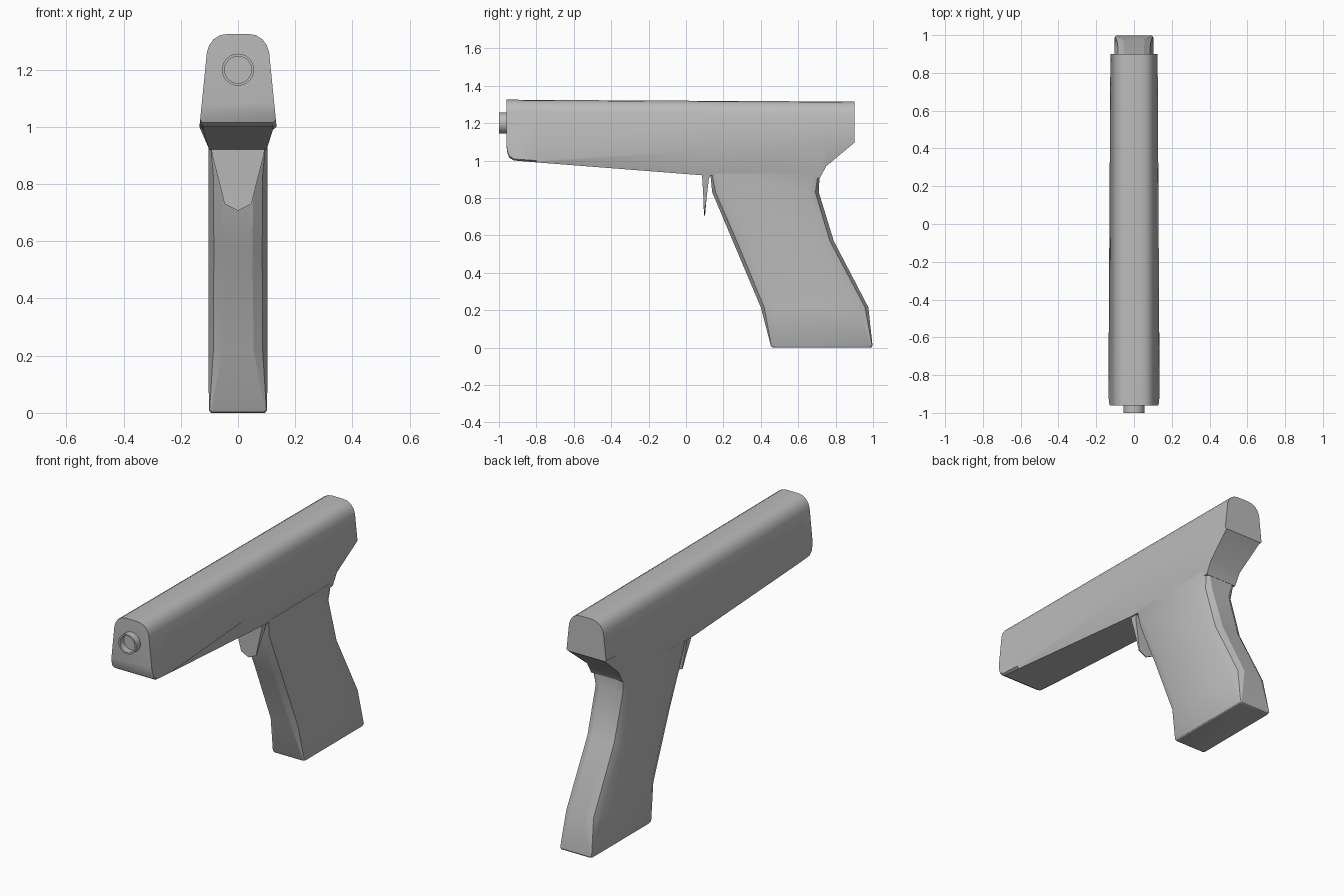
import bpy, bmesh, math

if "Cube" in bpy.data.objects:
    bpy.data.objects.remove(bpy.data.objects["Cube"])

grey = bpy.data.materials.new("matte grey")
grey.diffuse_color = (0.5, 0.5, 0.5, 1)
grey.use_nodes = True
grey.node_tree.nodes["Principled BSDF"].inputs["Base Color"].default_value = grey.diffuse_color


def finish(name, bm, angle=25):
    bmesh.ops.remove_doubles(bm, verts=bm.verts, dist=0.0005)
    bmesh.ops.recalc_face_normals(bm, faces=bm.faces)
    me = bpy.data.meshes.new(name)
    bm.to_mesh(me)
    bm.free()
    ob = bpy.data.objects.new(name, me)
    bpy.context.collection.objects.link(ob)
    me.materials.append(grey)
    bpy.ops.object.select_all(action='DESELECT')
    ob.select_set(True)
    bpy.context.view_layer.objects.active = ob
    bpy.ops.object.shade_smooth_by_angle(angle=math.radians(angle))
    return ob


def loft(name, rings, closed=False, angle=25):
    """Skin equal-length rings; cap both ends, or join last to first."""
    bm = bmesh.new()
    vs = [[bm.verts.new(p) for p in r] for r in rings]
    n = len(vs[0])
    pairs = list(zip(vs, vs[1:])) + ([(vs[-1], vs[0])] if closed else [])
    for a, b in pairs:
        for i in range(n):
            j = (i + 1) % n
            bm.faces.new((a[i], a[j], b[j], b[i]))
    if not closed:
        bm.faces.new(vs[0])
        bm.faces.new(vs[-1])
    return finish(name, bm, angle)


def mirrored(half):
    """Right-hand half ring, completed with its left-hand copy."""
    return half + [(-x, y, z) for x, y, z in reversed(half)]


# upper body: y, bottom z, bottom half width, crease z, top z
def body_ring(y, zb, wb, zc, zt):
    side = lambda z: 0.135 - 0.1 * (z - 1.0)
    return mirrored([(wb, y, zb), (side(zc), y, zc), (0.109, y, zt - 0.065),
                     (0.101, y, zt - 0.04), (0.085, y, zt - 0.018),
                     (0.062, y, zt - 0.004), (0.035, y, zt)])


stations = [(-0.96, 1.075, 0.122, 1.085, 1.325), (-0.955, 1.04, 0.122, 1.05, 1.325),
            (-0.945, 1.015, 0.122, 1.025, 1.325), (-0.92, 1.0, 0.122, 1.008, 1.325),
            (-0.8, 0.99, 0.122, 1.0, 1.324), (0.1, 0.92, 0.1, 1.053, 1.319),
            (0.715, 0.905, 0.098, 1.089, 1.316), (0.75, 0.97, 0.1, 1.091, 1.316),
            (0.9, 1.095, 0.115, 1.1, 1.315)]
loft("upper_body", [body_ring(*s) for s in stations])

# grip: z, front y, rear y, corner rounding depth, half width of flat front
levels = [(0.93, 0.13, 0.715, 0.03, 0.08), (0.83, 0.14, 0.71, 0.06, 0.055),
          (0.57, 0.25, 0.79, 0.07, 0.05), (0.215, 0.4, 0.975, 0.06, 0.055),
          (0.012, 0.453, 0.997, 0.01, 0.094), (0.003, 0.458, 0.993, 0.012, 0.09),
          (0.0, 0.465, 0.988, 0.012, 0.086)]


def grip_ring(z, f, r, d, w):
    h = 0.103 if z > 0.02 else w + 0.008
    return mirrored([(w, f, z), (w + (h - w) * 0.65, f + d * 0.3, z), (h, f + d, z),
                     (h, r - d, z), (w + (h - w) * 0.65, r - d * 0.3, z), (w, r, z)])


loft("grip", [grip_ring(*l) for l in levels])

# trigger: tapering wedge, z at edge and middle, front y, rear y, half width
blades = [(0.935, 0.935, 0.085, 0.135, 0.095), (0.9, 0.9, 0.087, 0.122, 0.09),
          (0.8, 0.8, 0.093, 0.11, 0.064), (0.73, 0.707, 0.096, 0.102, 0.047)]
loft("trigger", [[(w, f, ze), (0, f, zm), (-w, f, ze), (-w, r, ze), (0, r, zm), (w, r, ze)]
                 for ze, zm, f, r, w in blades])


# muzzle: hollow tube in front of the body, with a closed inner floor
def circle(radius, y):
    steps = [math.tau * i / 24 for i in range(24)]
    return [(radius * math.cos(a), y, 1.2 + radius * math.sin(a)) for a in steps]


loft("muzzle", [circle(0.056, -0.95), circle(0.056, -1.0),
                circle(0.047, -1.0), circle(0.047, -0.962)])
